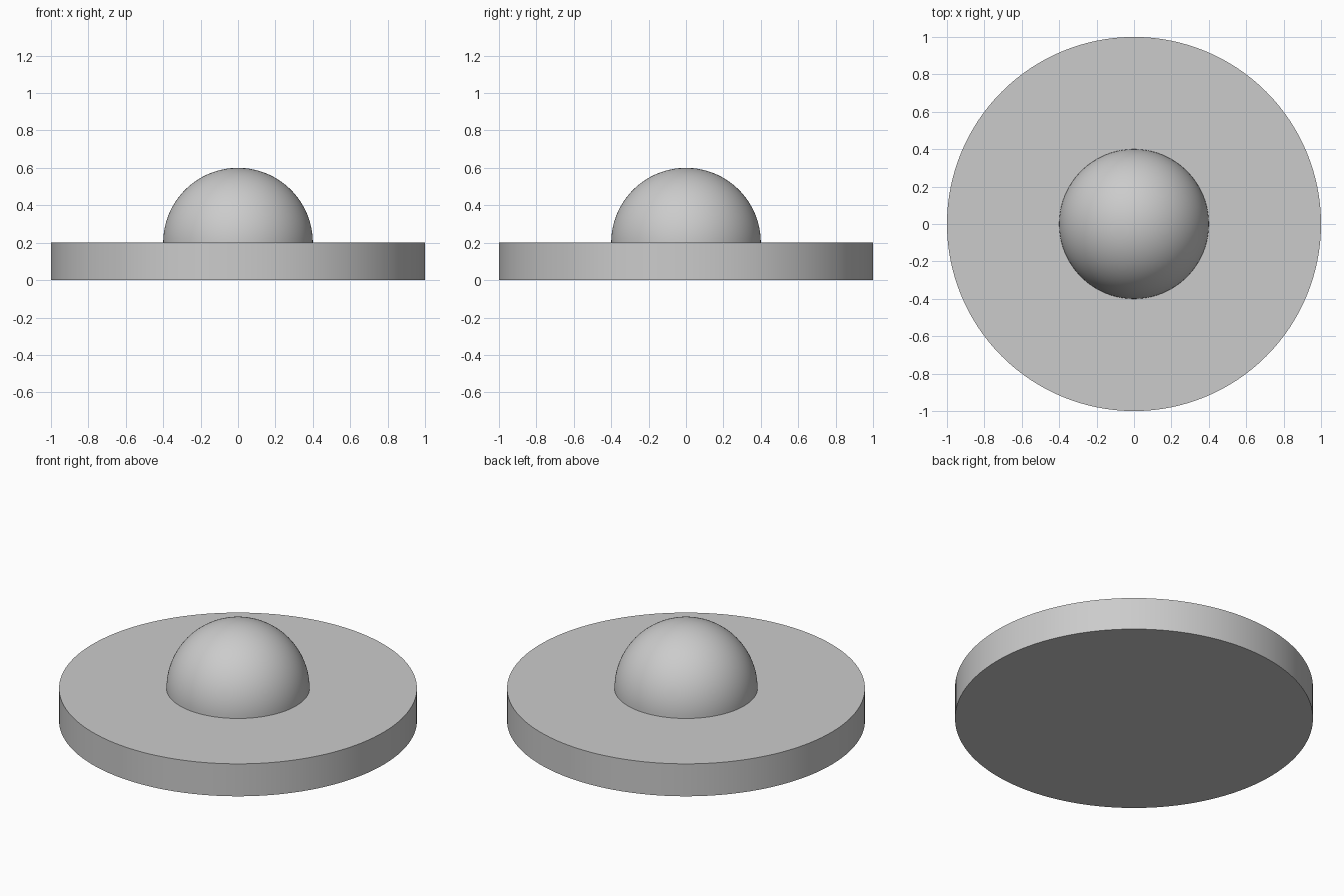
import bpy
import bmesh
import math

cube = bpy.data.objects.get("Cube")
if cube:
    bpy.data.objects.remove(cube, do_unlink=True)

SEGMENTS = 128
BASE_HEIGHT = 0.2
DOME_RADIUS = 0.4

# Single light grey for the whole model
grey = bpy.data.materials.new("light_grey")
grey.use_nodes = True
colour = (0.6, 0.6, 0.6, 1)
grey.diffuse_color = colour
grey.node_tree.nodes["Principled BSDF"].inputs["Base Color"].default_value = colour


def finish(name, bm, z):
    """Turn a bmesh into a smooth-shaded object with sharp rims."""
    mesh = bpy.data.meshes.new(name)
    bm.to_mesh(mesh)
    bm.free()
    mesh.materials.append(grey)
    obj = bpy.data.objects.new(name, mesh)
    obj.location.z = z
    bpy.context.collection.objects.link(obj)
    bpy.ops.object.select_all(action="DESELECT")
    obj.select_set(True)
    bpy.context.view_layer.objects.active = obj
    bpy.ops.object.shade_smooth_by_angle(angle=math.radians(30))
    return obj


# Round flat base
bm = bmesh.new()
bmesh.ops.create_cone(bm, cap_ends=True, segments=SEGMENTS,
                      radius1=1, radius2=1, depth=BASE_HEIGHT)
finish("round_base", bm, BASE_HEIGHT / 2)

# Half-sphere dome resting on the base
bm = bmesh.new()
bmesh.ops.create_uvsphere(bm, u_segments=SEGMENTS, v_segments=SEGMENTS // 2,
                          radius=DOME_RADIUS)
bmesh.ops.bisect_plane(bm, geom=bm.verts[:] + bm.edges[:] + bm.faces[:],
                       dist=1e-5, plane_co=(0, 0, 0), plane_no=(0, 0, 1),
                       clear_inner=True)
finish("dome", bm, BASE_HEIGHT)
